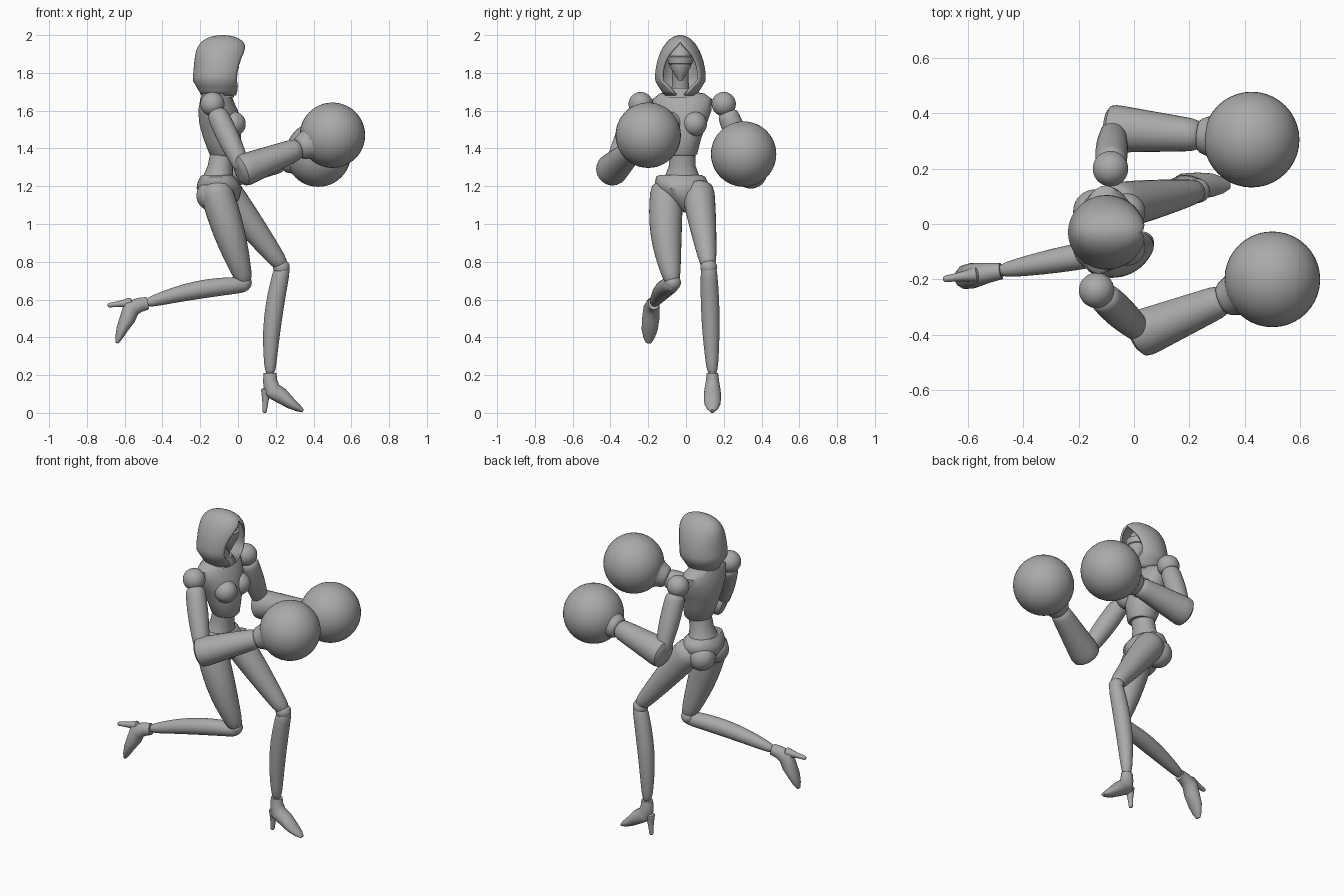
import bpy, bmesh
from math import sin, cos, pi, radians, sqrt
from mathutils import Vector

default_cube = bpy.data.objects.get("Cube")
if default_cube:
    bpy.data.objects.remove(default_cube, do_unlink=True)

colour = (0.4, 0.4, 0.4, 1)
grey = bpy.data.materials.new("plain grey")
grey.use_nodes = True
grey.diffuse_color = colour
grey.node_tree.nodes["Principled BSDF"].inputs["Base Color"].default_value = colour

parts = []
SIDES = 28
SIDEWAYS = Vector((0, 1, 0))
SHOULDER_LINE = Vector((0.1, 1, 0)).normalized()   # chest is slightly twisted


def finish(name, bm):
    """Turn the built geometry into a named grey object."""
    bmesh.ops.remove_doubles(bm, verts=bm.verts, dist=0.0003)
    bmesh.ops.recalc_face_normals(bm, faces=bm.faces)
    mesh = bpy.data.meshes.new(name)
    bm.to_mesh(mesh)
    bm.free()
    mesh.materials.append(grey)
    obj = bpy.data.objects.new(name, mesh)
    bpy.context.collection.objects.link(obj)
    parts.append(obj)
    return obj


def ring(bm, centre, across, other, wide, deep):
    """Add one ellipse of vertices."""
    angles = [2 * pi * k / SIDES for k in range(SIDES)]
    return [bm.verts.new(centre + across * wide * sin(a) + other * deep * cos(a))
            for a in angles]


def skin(name, bm, rings):
    """Join neighbouring rings and close both ends."""
    for low, high in zip(rings, rings[1:]):
        for k in range(SIDES):
            bm.faces.new((low[k - 1], low[k], high[k], high[k - 1]))
    bm.faces.new(rings[0])
    bm.faces.new(rings[-1])
    return finish(name, bm)


def tube(name, points, sizes, side=SIDEWAYS):
    """Loft ellipses square to a path; each size is (depth, width)."""
    bm = bmesh.new()
    rings = []
    last = len(points) - 1
    for i, (point, (deep, wide)) in enumerate(zip(points, sizes)):
        along = (points[min(i + 1, last)] - points[max(i - 1, 0)]).normalized()
        across = (side - along * side.dot(along)).normalized()
        rings.append(ring(bm, point, across, along.cross(across), wide, deep))
    return skin(name, bm, rings)


def limb(name, start, end, start_radius, end_radius, bulge=0, bow=(0, 0, 0)):
    """Tapered round limb with a swollen middle, a bowed axis and rounded ends."""
    start, end, bow = Vector(start), Vector(end), Vector(bow)
    steps = [(1 - cos(pi * k / 14)) / 2 for k in range(15)]
    points, sizes = [], []
    for t in steps:
        swell = sin(pi * t)
        rounding = sqrt(1 - 0.8 * abs(2 * t - 1) ** 16)
        radius = start_radius + (end_radius - start_radius) * t + bulge * swell
        points.append(start.lerp(end, t) + bow * swell)
        sizes.append((radius * rounding, radius * rounding))
    return tube(name, points, sizes)


def column(name, bottom, top, levels, side=SIDEWAYS):
    """Stack level ellipses (height, depth, width) along a leaning axis."""
    bottom, top = Vector(bottom), Vector(top)
    forward = side.cross(Vector((0, 0, 1)))
    low, high = levels[0][0], levels[-1][0]
    bm = bmesh.new()
    rings = []
    for z, deep, wide in levels:
        centre = bottom.lerp(top, (z - low) / (high - low)).to_3d()
        centre.z = z
        rings.append(ring(bm, centre, side, forward, wide, deep))
    return skin(name, bm, rings)


def ball(name, centre, radius):
    bm = bmesh.new()
    bmesh.ops.create_uvsphere(bm, u_segments=40, v_segments=24, radius=radius)
    bmesh.ops.translate(bm, vec=centre, verts=bm.verts)
    return finish(name, bm)


def arm(which, shoulder, elbow, glove):
    shoulder, elbow, glove = Vector(shoulder), Vector(elbow), Vector(glove)
    ball(which + "_shoulder", shoulder, 0.064)
    limb(which + "_upper_arm", shoulder.lerp(elbow, 0.1), elbow, 0.055, 0.04, 0.01)
    # sleeve flares toward the elbow
    limb(which + "_sleeve", elbow.lerp(glove, -0.06), elbow.lerp(glove, 0.64), 0.09, 0.056)
    limb(which + "_glove_cuff", elbow.lerp(glove, 0.61), elbow.lerp(glove, 0.85), 0.058, 0.13, -0.01)
    ball(which + "_glove", glove, 0.173)


def boot(which, ankle, down, forward):
    ankle, down, forward = Vector(ankle), Vector(down).normalized(), Vector(forward)
    forward = (forward - down * forward.dot(down)).normalized()
    side = down.cross(forward)

    def place(reach, drop):
        return ankle + forward * reach + down * drop

    path = [place(0, 0), place(0, 0.04), place(0.01, 0.09), place(0.06, 0.12),
            place(0.11, 0.16), place(0.15, 0.185), place(0.175, 0.2)]
    sizes = [(0.034, 0.03), (0.038, 0.035), (0.048, 0.043), (0.042, 0.046),
             (0.03, 0.043), (0.019, 0.03), (0.008, 0.014)]
    tube(which + "_boot", path, sizes, side)
    limb(which + "_boot_heel", place(-0.02, 0.08), place(-0.03, 0.21), 0.03, 0.012, -0.004)


# head under the hood
column("face", (-0.04, -0.03), (-0.08, -0.03),
       [(1.76, 0.01, 0.01), (1.79, 0.03, 0.03), (1.83, 0.06, 0.055), (1.88, 0.07, 0.066),
        (1.93, 0.06, 0.05), (1.96, 0.03, 0.02)])
column("visor", (-0.055, -0.03), (-0.055, -0.03),
       [(1.845, 0.058, 0.058), (1.85, 0.066, 0.064), (1.885, 0.07, 0.07), (1.89, 0.06, 0.06)])
limb("neck", (-0.11, -0.03, 1.64), (-0.07, -0.03, 1.83), 0.055, 0.045, -0.005)

# hood: stacked arcs that open at the front and close toward the crown
bm = bmesh.new()
arcs = []
HOOD_STEPS = 18
for step in range(HOOD_STEPS + 1):
    h = sin(-0.34 + (pi / 2 + 0.34) * step / HOOD_STEPS)
    hem = 1 + min(h, 0)
    wide = hem * 0.135 * sqrt(max(1 - h ** 2, 0.003))
    deep = hem * 0.14 * sqrt(max(1 - h ** 6, 0.003))
    gap = 48 * (max(1 - (h / 0.85) ** 3, 0) if h > 0 else 1 + 2 * h)
    reach = pi - radians(gap)
    arc = []
    for k in range(41):
        a = reach * (k / 20 - 1)
        spot = (-0.1 + 0.02 * max(h, 0) - deep * cos(a), -0.03 + wide * sin(a), 1.76 + 0.24 * h)
        arc.append(bm.verts.new(spot))
    arcs.append(arc)
for low, high in zip(arcs, arcs[1:]):
    for k in range(40):
        bm.faces.new((low[k], low[k + 1], high[k + 1], high[k]))
bm.faces.new(arcs[-1])
hood = finish("hood", bm)
cloth = hood.modifiers.new("thickness", "SOLIDIFY")
cloth.thickness = 0.012
cloth.offset = -1

# torso
column("chest", (-0.07, -0.02), (-0.12, -0.02),
       [(1.36, 0.07, 0.07), (1.37, 0.08, 0.08), (1.45, 0.1, 0.1), (1.53, 0.11, 0.13),
        (1.6, 0.105, 0.155), (1.66, 0.085, 0.16), (1.69, 0.07, 0.12), (1.7, 0.05, 0.07)],
       SHOULDER_LINE)
column("collar", (-0.1, -0.03), (-0.09, -0.03), [(1.67, 0.08, 0.09), (1.72, 0.055, 0.06)])
column("waist", (-0.11, -0.02), (-0.08, -0.02),
       [(1.23, 0.085, 0.1), (1.27, 0.075, 0.085), (1.31, 0.066, 0.07), (1.38, 0.066, 0.07)])
column("pelvis", (-0.08, 0), (-0.11, -0.03),
       [(1.06, 0.025, 0.01), (1.09, 0.065, 0.04), (1.14, 0.1, 0.09), (1.19, 0.12, 0.135),
        (1.22, 0.11, 0.14), (1.25, 0.09, 0.13), (1.26, 0.08, 0.11)])
for which, y in (("right", -0.02 - 0.065), ("left", -0.02 + 0.065)):
    ball(which + "_bust", (-0.025, y, 1.53), 0.066)
    ball(which + "_buttock", (-0.14, y, 1.15), 0.08)

# arms
arm("right", (-0.135, -0.24, 1.635), (0.03, -0.395, 1.285), (0.5, -0.2, 1.47))
arm("left", (-0.085, 0.2, 1.635), (-0.075, 0.345, 1.27), (0.425, 0.305, 1.37))

# raised leg
limb("right_thigh", (-0.13, -0.1, 1.22), (0.04, -0.07, 0.68), 0.085, 0.04, 0.02, (0, -0.02, 0))
ball("right_knee", (0.03, -0.07, 0.69), 0.043)
limb("right_shin", (0.06, -0.07, 0.68), (-0.49, -0.17, 0.58), 0.04, 0.025, 0.015, (0, 0, 0.02))
boot("right", (-0.48, -0.17, 0.58), (-0.97, -0.14, -0.19), (0.19, 0, -0.98))

# planted leg
limb("left_thigh", (-0.09, 0.06, 1.2), (0.24, 0.12, 0.77), 0.09, 0.04, 0.005)
ball("left_knee", (0.23, 0.12, 0.77), 0.044)
limb("left_shin", (0.24, 0.12, 0.79), (0.17, 0.14, 0.2), 0.042, 0.027, 0.013, (-0.02, 0, 0))
boot("left", (0.17, 0.14, 0.21), (0, 0, -1), (1, 0, 0))

# smooth shading with crisp seams
for obj in bpy.context.selected_objects:
    obj.select_set(False)
for obj in parts:
    obj.select_set(True)
bpy.context.view_layer.objects.active = parts[0]
bpy.ops.object.shade_smooth_by_angle(angle=radians(40))
